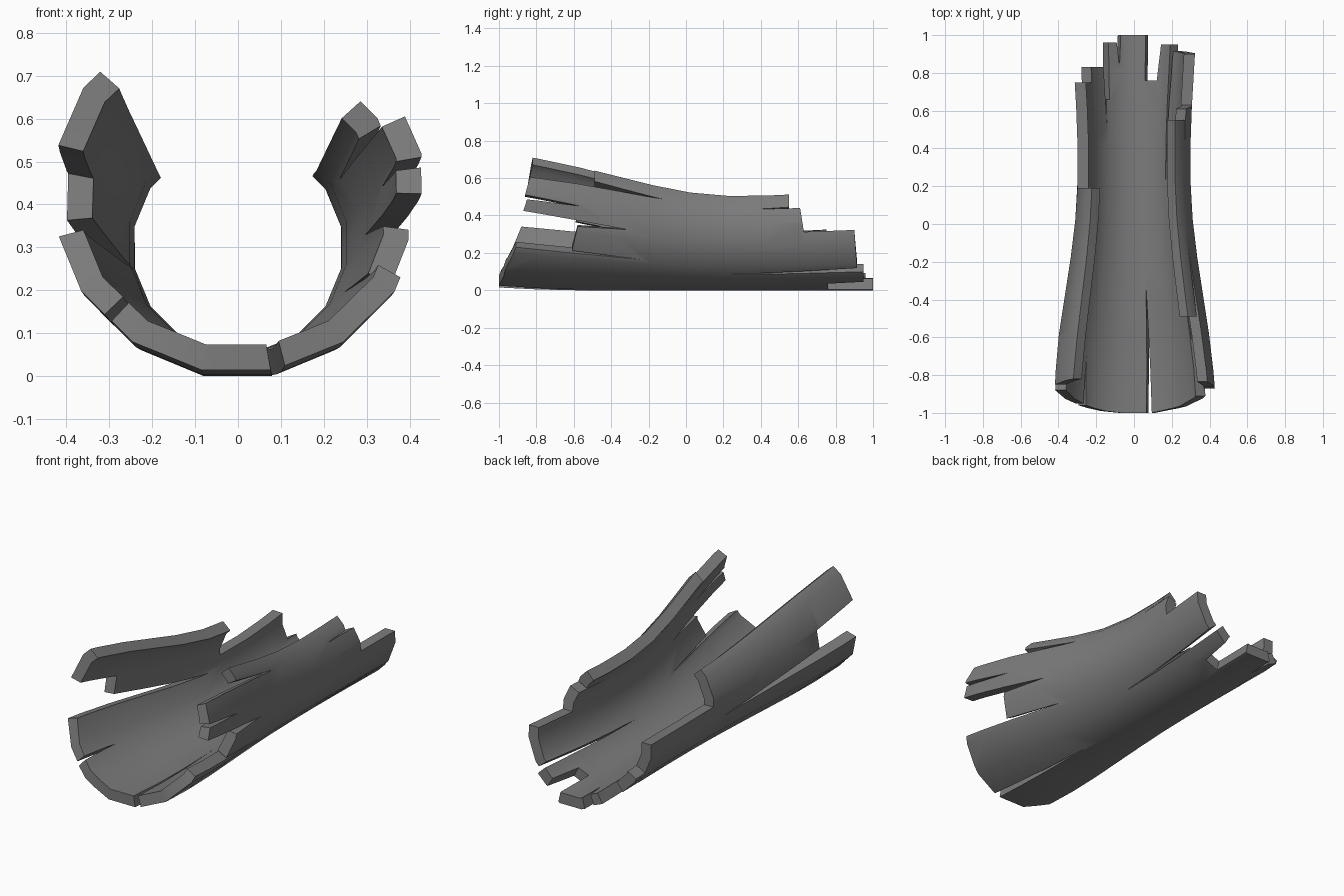
import bpy, bmesh, math
from mathutils import Vector

cube = bpy.data.objects.get("Cube")
if cube:
    bpy.data.objects.remove(cube)

SIDES = 16
STEP = 360 / SIDES
THICKNESS = 0.06

# Splintered outline of the unrolled shell: (degrees from the bottom, y)
front_edge = [
    (-131, -.82), (-104, -.85), (-101, -.57), (-85, -.59), (-77, .1),
    (-75, -.88), (-46, -.95), (-45, -.7), (-43, -.96), (-24, -.99),
    (-10, -1), (10, -1), (12, -.31), (14.5, -1), (40, -.965), (61, -.91),
    (59, -.24), (62, -.61), (82, -.58), (85, -.31), (88.5, -.87),
    (97, -.85), (98, -.56), (100, -.86), (114, -.835), (119, -.12),
    (121, -.49), (132, -.49)]
back_edge = [
    (134, .55), (118, .55), (117, .39), (116, .61), (91, .63), (90, .9),
    (51, .915), (44, .2), (46, .95), (32, .95), (28, .76), (13, .76),
    (13, 1), (-15, 1), (-17, .84), (-20, .96), (-30, .96), (-31, .66),
    (-35, .66), (-36, .53), (-38, .83), (-60, .83), (-61, .75),
    (-92, .75), (-93, .19), (-132, .19)]


def radius(y):
    """Outer radius along the log, flaring to the front and a little to the back."""
    t = min(1, max(0, (.25 - y) / 1.25))
    return .305 + .135 * t * t * (3 - 2 * t) + .06 * max(0, y - .5)


def roll(point):
    """Wrap a flat point (angle, y, depth) onto the faceted tube."""
    angle, y, depth = point
    angle *= 100
    half = math.radians(STEP / 2)
    off_centre = math.radians(angle - STEP * round(angle / STEP))
    r = (radius(y) - depth) * math.cos(half) / math.cos(off_centre)
    centre = radius(y) * math.cos(half) + max(0, -y - .7) * .05
    a = math.radians(angle)
    return Vector((r * math.sin(a), y, centre - r * math.cos(a)))


def cut(bm, position, normal):
    bmesh.ops.bisect_plane(bm, geom=bm.verts[:] + bm.edges[:] + bm.faces[:],
                           dist=1e-6, plane_co=position, plane_no=normal)


# Flat outline, cut along the facets and across the length
bm = bmesh.new()
bm.faces.new([bm.verts.new((a / 100, y, 0)) for a, y in front_edge + back_edge])
for i in range(-6, 6):
    cut(bm, ((i + .5) * STEP / 100, 0, 0), (1, 0, 0))
for i in range(-4, 5):
    cut(bm, (0, i * .2 + .023, 0), (0, 1, 0))

# Give the sheet its thickness, then roll it up
extruded = bmesh.ops.extrude_face_region(bm, geom=bm.faces[:], use_keep_orig=True)
for v in extruded["geom"]:
    if isinstance(v, bmesh.types.BMVert):
        v.co.z = THICKNESS
for v in bm.verts:
    v.co = roll(v.co)
bmesh.ops.recalc_face_normals(bm, faces=bm.faces[:])

mesh = bpy.data.meshes.new("broken_log_shell")
bm.to_mesh(mesh)
bm.free()
log = bpy.data.objects.new("broken_log_shell", mesh)
bpy.context.collection.objects.link(log)

# Dark grey wood
grey = bpy.data.materials.new("dark_grey")
grey.use_nodes = True
colour = (.2, .2, .2, 1)
grey.diffuse_color = colour
grey.node_tree.nodes["Principled BSDF"].inputs["Base Color"].default_value = colour
mesh.materials.append(grey)

bpy.ops.object.select_all(action='DESELECT')
log.select_set(True)
bpy.context.view_layer.objects.active = log
bpy.ops.object.shade_smooth_by_angle(angle=math.radians(30))
